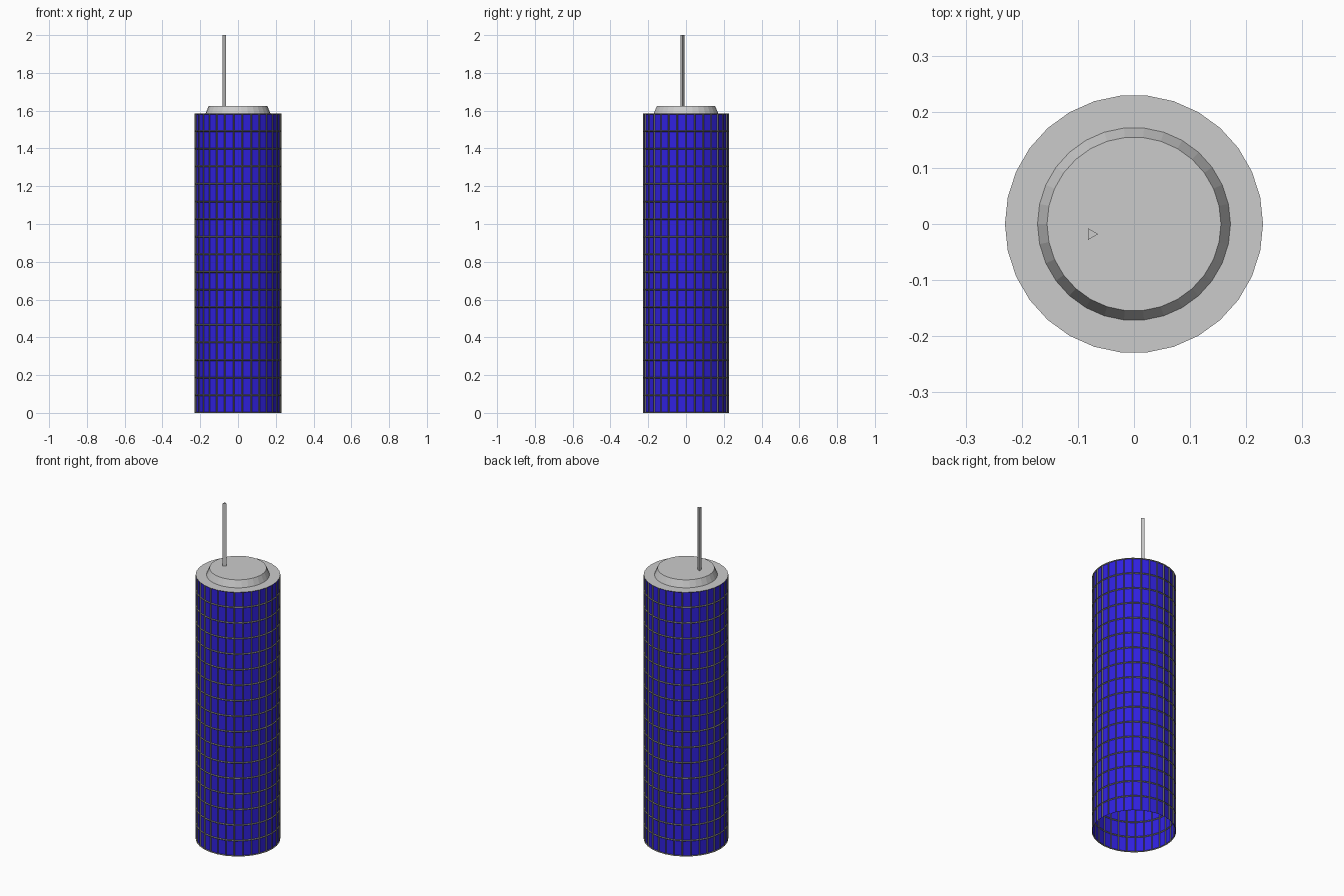
import bpy, bmesh, math

if "Cube" in bpy.data.objects:
    bpy.data.objects.remove(bpy.data.objects["Cube"])

SIDES, ROWS = 30, 17
RADIUS, HEIGHT = 0.23, 1.585


def add_object(name, bm, materials=()):
    bmesh.ops.recalc_face_normals(bm, faces=bm.faces)
    mesh = bpy.data.meshes.new(name)
    bm.to_mesh(mesh)
    bm.free()
    for m in materials:
        mesh.materials.append(m)
    obj = bpy.data.objects.new(name, mesh)
    bpy.context.collection.objects.link(obj)
    return obj


def ring(bm, r, z, sides=SIDES, cx=0.0, cy=0.0):
    return [bm.verts.new((cx + r * math.cos(2 * math.pi * i / sides),
                          cy + r * math.sin(2 * math.pi * i / sides), z))
            for i in range(sides)]


def bridge(bm, lower, upper):
    n = len(lower)
    return [bm.faces.new((lower[i], lower[(i + 1) % n], upper[(i + 1) % n], upper[i]))
            for i in range(n)]


frame = bpy.data.materials.new("frame_grey")
frame.diffuse_color = (0.2, 0.2, 0.18, 1)
frame.use_nodes = True
frame.node_tree.nodes["Principled BSDF"].inputs["Base Color"].default_value = frame.diffuse_color
glass = bpy.data.materials.new("blue_glass")
glass.diffuse_color = (0.03, 0.015, 0.75, 1)
glass.use_nodes = True
glass.node_tree.nodes["Principled BSDF"].inputs["Base Color"].default_value = glass.diffuse_color

# Tower wall: grid of faces, each inset into a recessed blue window, open below
bm = bmesh.new()
rings = [ring(bm, RADIUS, HEIGHT * k / ROWS) for k in range(ROWS + 1)]
panes = []
for a, b in zip(rings, rings[1:]):
    panes += bridge(bm, a, b)
bm.normal_update()
bmesh.ops.inset_individual(bm, faces=panes, thickness=0.006, depth=-0.005)
for f in panes:
    f.material_index = 1
add_object("tower_wall", bm, (frame, glass))

# Flat roof with a tapered raised plinth
bm = bmesh.new()
edge = ring(bm, RADIUS, HEIGHT)
base = ring(bm, 0.172, HEIGHT)
top = ring(bm, 0.155, 1.625)
bridge(bm, edge, base)
bridge(bm, base, top)
bm.faces.new(top)
add_object("roof", bm)

# Three-sided mast
bm = bmesh.new()
low = ring(bm, 0.012, 1.62, 3, -0.076, -0.018)
high = ring(bm, 0.012, 2.0, 3, -0.076, -0.018)
bridge(bm, low, high)
bm.faces.new(high)
add_object("mast", bm)
